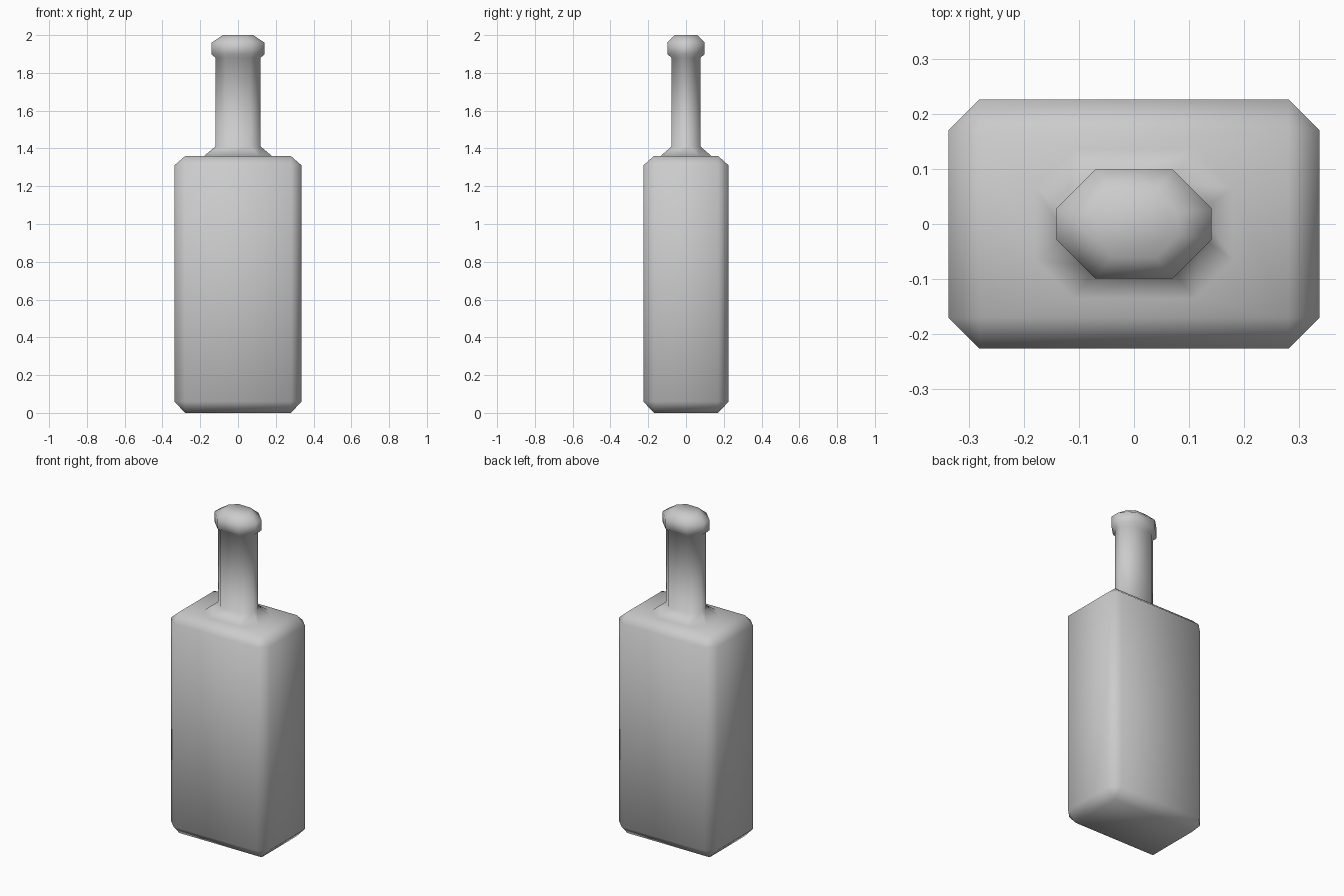
import bpy, bmesh

if "Cube" in bpy.data.objects:
    bpy.data.objects.remove(bpy.data.objects["Cube"])

# Bottle profile: height, half width, half depth, corner chamfer
RINGS = [
    (0.00, 0.28, 0.17, 0.0),      # base
    (0.06, 0.337, 0.226, 0.056),  # body, lower edge
    (1.31, 0.337, 0.226, 0.056),  # body, upper edge
    (1.36, 0.28, 0.17, 0.0),      # shoulder
    (1.36, 0.18, 0.135, 0.07),    # foot of the neck
    (1.41, 0.12, 0.077, 0.055),   # neck
    (1.88, 0.12, 0.077, 0.055),
    (1.90, 0.141, 0.099, 0.071),  # lip
    (1.96, 0.141, 0.099, 0.071),
    (2.00, 0.08, 0.06, 0.04),     # top
]


def octagon(bm, z, hx, hy, c):
    pts = [(hx, hy - c), (hx - c, hy), (c - hx, hy), (-hx, hy - c),
           (-hx, c - hy), (c - hx, -hy), (hx - c, -hy), (hx, c - hy)]
    return [bm.verts.new((x, y, z)) for x, y in pts]


def loft(name, rings):
    bm = bmesh.new()
    loops = [octagon(bm, *r) for r in rings]
    for a, b in zip(loops, loops[1:]):
        for i in range(8):
            j = (i + 1) % 8
            bm.faces.new((a[i], a[j], b[j], b[i]))
    bm.faces.new(loops[0][::-1])
    bm.faces.new(loops[-1])
    # Square rings have doubled corners: weld them into chamfer triangles
    bmesh.ops.remove_doubles(bm, verts=bm.verts[:], dist=0.0001)
    bmesh.ops.recalc_face_normals(bm, faces=bm.faces[:])
    for f in bm.faces:
        f.smooth = True
    mesh = bpy.data.meshes.new(name)
    bm.to_mesh(mesh)
    bm.free()
    obj = bpy.data.objects.new(name, mesh)
    bpy.context.collection.objects.link(obj)
    return obj


loft("bottle", RINGS)
